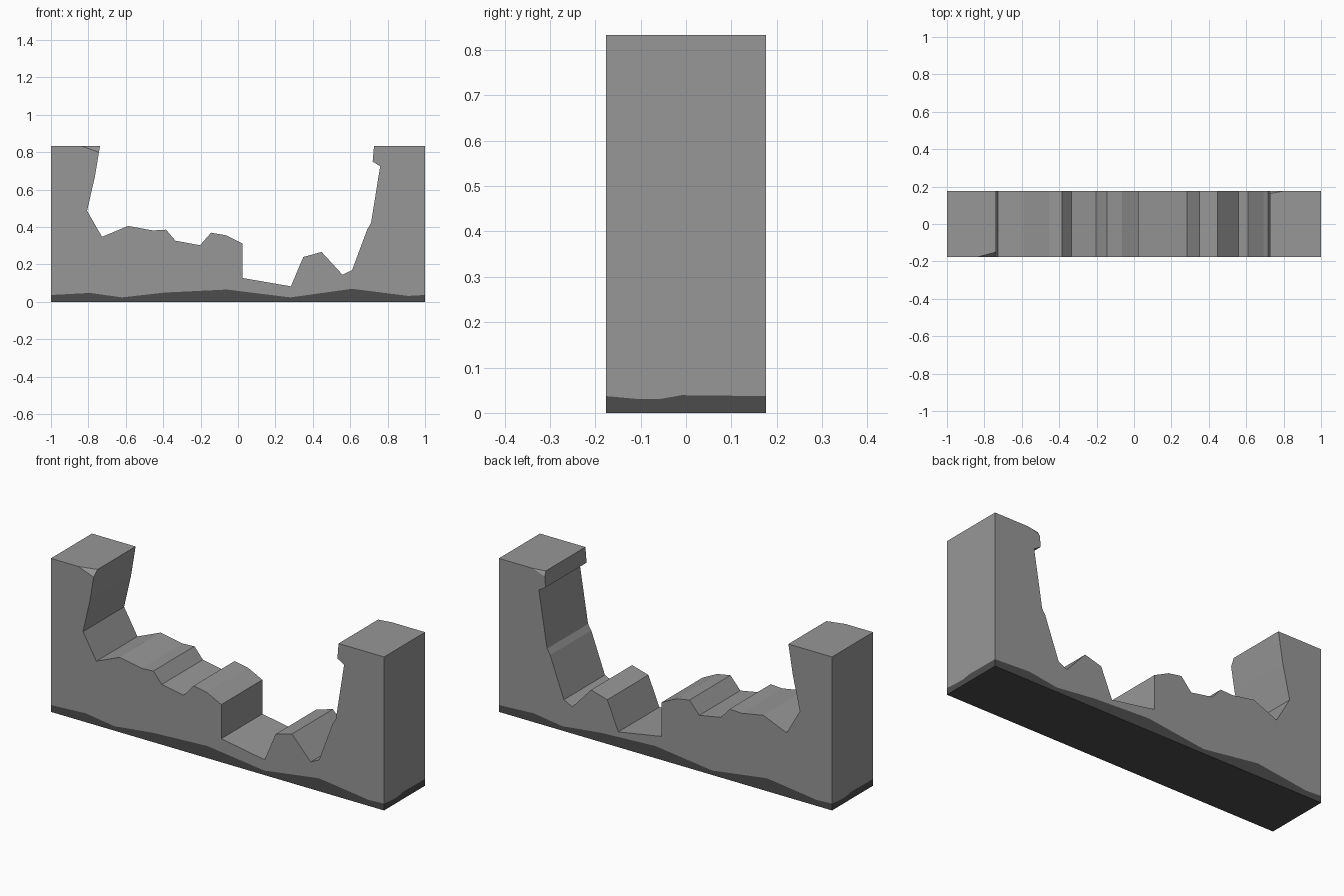
import bpy, bmesh

if "Cube" in bpy.data.objects:
    bpy.data.objects.remove(bpy.data.objects["Cube"])

H = 0.176   # half depth
TOP = 0.833

# Eroded upper outline, left to right (x, z)
profile = [(-1, TOP), (-.738, TOP), (-.765, .67), (-.807, .487), (-.727, .348),
           (-.588, .406), (-.455, .382), (-.385, .386), (-.334, .327), (-.203, .303),
           (-.144, .37), (-.064, .356), (.023, .313), (.023, .128), (.283, .083),
           (.349, .24), (.447, .267), (.559, .145), (.61, .17), (.692, .39),
           (.711, .42), (.76, .725), (.72, .75), (.727, TOP), (1, TOP)]

# Wavy dirt line along the front and right side; turned half round for the rest
wave = [(-1, .037), (-.79, .048), (-.62, .024), (-.39, .05), (-.06, .066),
        (.28, .024), (.61, .07), (.91, .032)]
half = [(x, -H, z) for x, z in wave]
half += [(1, y, z) for y, z in [(-H, .037), (-.11, .031), (-.055, .031), (-.01, .039)]]
ring_points = half + [(-x, -y, z) for x, y, z in half]


def material(name, value):
    m = bpy.data.materials.new(name)
    m.diffuse_color = (value, value, value, 1)
    m.use_nodes = True
    m.node_tree.nodes["Principled BSDF"].inputs["Base Color"].default_value = m.diffuse_color
    return m


def chip(bm, v, cuts):
    """Knock a corner off: cuts maps a direction axis to a distance along that edge."""
    new = []
    for e in list(v.link_edges):
        d = e.other_vert(v).co - v.co
        axis = max(range(3), key=lambda i: abs(d[i]))
        new.append(bmesh.utils.edge_split(e, v, cuts[axis] / d.length)[1])
    for f in list(v.link_faces):
        pair = [p for p in new if p in f.verts[:]]
        bmesh.utils.face_split(f, pair[0], pair[1])
    bmesh.ops.dissolve_verts(bm, verts=[v])


bm = bmesh.new()
front = [bm.verts.new((x, -H, z)) for x, z in profile]
back = [bm.verts.new((x, H, z)) for x, z in profile]
ring = [bm.verts.new(p) for p in ring_points]
foot = [bm.verts.new((x, y, 0)) for x, y, z in ring_points]

# Stone wall: four sides above the dirt line, and the broken top
bm.faces.new(ring[0:9] + front[::-1])
bm.faces.new(ring[8:13] + [back[-1], front[-1]])
bm.faces.new(ring[12:21] + back)
bm.faces.new(ring[20:24] + [ring[0], front[0], back[0]])
for i in range(len(profile) - 1):
    bm.faces.new((front[i], front[i + 1], back[i + 1], back[i]))

# Dark band and underside
n = len(ring)
for i in range(n):
    j = (i + 1) % n
    bm.faces.new((foot[i], foot[j], ring[j], ring[i])).material_index = 1
bm.faces.new(foot[::-1]).material_index = 1

# Chipped corners on the two towers
chip(bm, front[1], {0: .097, 1: .026, 2: .034})
chip(bm, back[-2], {0: .073, 1: .013, 2: .025})

bmesh.ops.recalc_face_normals(bm, faces=bm.faces[:])
mesh = bpy.data.meshes.new("broken_wall")
bm.to_mesh(mesh)
bm.free()
mesh.materials.append(material("grey stone", .31))
mesh.materials.append(material("dark dirt", .073))
wall = bpy.data.objects.new("broken_wall", mesh)
bpy.context.collection.objects.link(wall)
